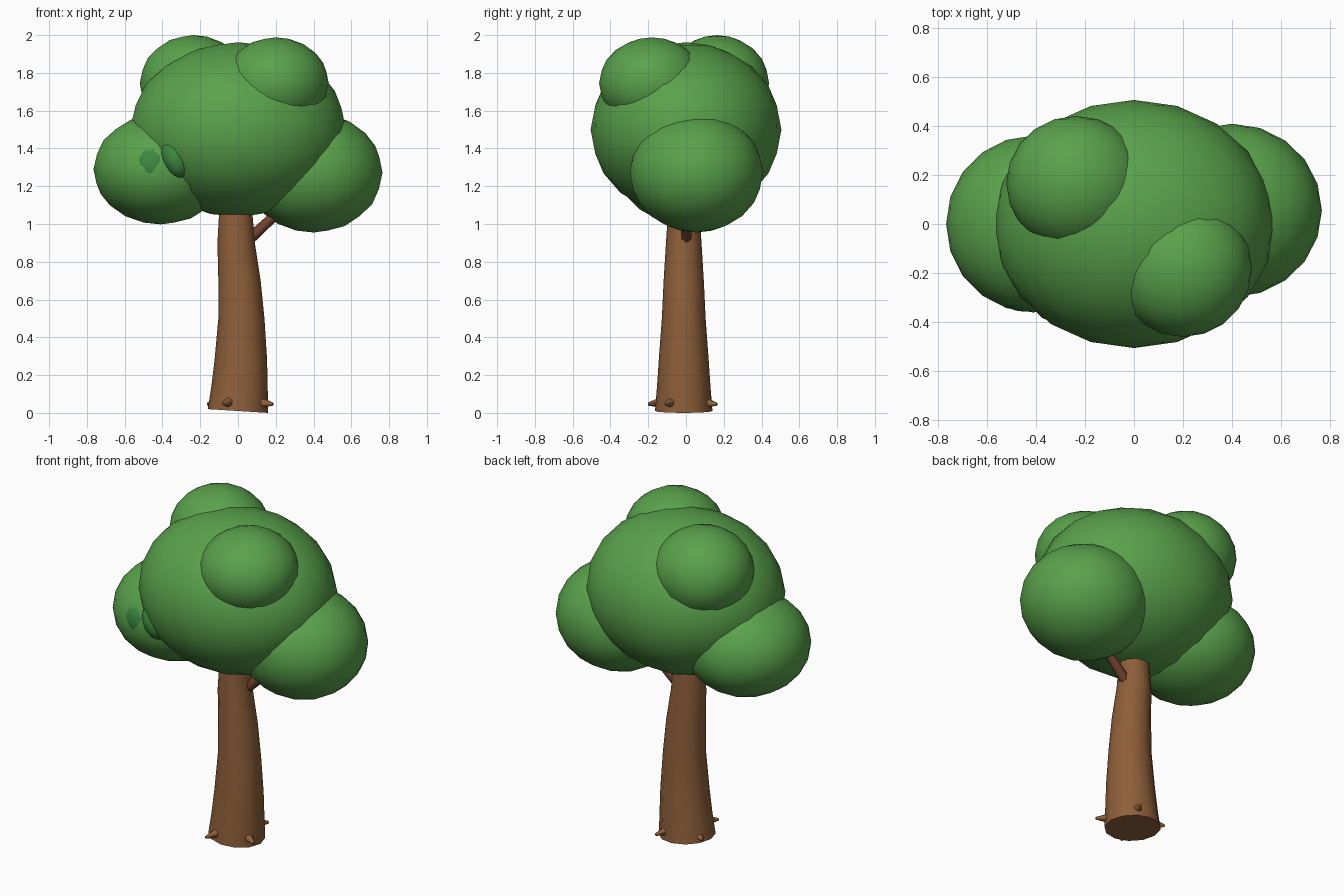
import bpy, bmesh, math
from mathutils import Vector

if "Cube" in bpy.data.objects:
    bpy.data.objects.remove(bpy.data.objects["Cube"])


def material(name, rgb):
    m = bpy.data.materials.new(name)
    m.diffuse_color = (*rgb, 1)
    m.use_nodes = True
    m.node_tree.nodes["Principled BSDF"].inputs["Base Color"].default_value = m.diffuse_color
    return m


LEAF = material("leaf", (0.10, 0.36, 0.07))
DARK_LEAF = material("dark_leaf", (0.045, 0.25, 0.05))
BARK = material("bark", (0.27, 0.115, 0.042))
DARK_BARK = material("dark_bark", (0.16, 0.055, 0.028))


def finish(ob, name, mat, angle=50):
    ob.name = name
    ob.data.materials.append(mat)
    bpy.ops.object.select_all(action='DESELECT')
    ob.select_set(True)
    bpy.context.view_layer.objects.active = ob
    bpy.ops.object.shade_smooth_by_angle(angle=math.radians(angle))


def blob(name, centre, size, mat=LEAF, tilt=0, detail=3):
    bpy.ops.mesh.primitive_ico_sphere_add(subdivisions=detail, radius=1, location=centre,
                                          rotation=(0, tilt, 0))
    ob = bpy.context.object
    ob.scale = size
    finish(ob, name, mat)


def taper(name, start, end, r1, r2, mat, sides=6):
    a, b = Vector(start), Vector(end)
    bpy.ops.mesh.primitive_cone_add(vertices=sides, radius1=r1, radius2=r2,
                                    depth=(b - a).length, location=(a + b) / 2)
    ob = bpy.context.object
    ob.rotation_euler = (b - a).to_track_quat('Z', 'Y').to_euler()
    finish(ob, name, mat, 65)


# Trunk: rings of (height, centre x, radius), slightly bent, with a tilted foot
rings = [(0.01, 0.0, 0.16), (0.14, 0.008, 0.149), (0.28, 0.015, 0.139), (0.5, 0.018, 0.122),
         (0.7, 0.008, 0.112), (0.9, -0.01, 0.099), (1.06, -0.012, 0.088), (1.2, -0.012, 0.08)]
SIDES = 12
bm = bmesh.new()
loops = []
for i, (z, cx, r) in enumerate(rings):
    loop = []
    for k in range(SIDES):
        a = 2 * math.pi * k / SIDES
        dz = -0.01 * math.cos(a) if i == 0 else 0
        loop.append(bm.verts.new((cx + r * math.cos(a), -0.012 + 0.95 * r * math.sin(a), z + dz)))
    loops.append(loop)
for lo, hi in zip(loops, loops[1:]):
    for k in range(SIDES):
        n = (k + 1) % SIDES
        bm.faces.new((lo[k], lo[n], hi[n], hi[k]))
bm.faces.new(loops[0][::-1])
bm.faces.new(loops[-1])
mesh = bpy.data.meshes.new("trunk")
bm.to_mesh(mesh)
bm.free()
trunk = bpy.data.objects.new("trunk", mesh)
bpy.context.collection.objects.link(trunk)
finish(trunk, "trunk", BARK)

# Root stubs around the foot
for i, (deg, reach) in enumerate([(65, 0.20), (152, 0.19), (245, 0.20), (333, 0.20)]):
    d = Vector((math.cos(math.radians(deg)), math.sin(math.radians(deg)), 0))
    c = Vector((0.006, -0.018, 0.058))
    taper(f"root_{i + 1}", c + d * 0.11, c + d * reach - Vector((0, 0, 0.012)),
          0.034, 0.008, BARK)

# Side branch
taper("branch", (0.065, 0.0, 0.925), (0.32, 0.02, 1.16), 0.03, 0.022, DARK_BARK)

# Canopy
blob("canopy_main", (0, 0, 1.5), (0.572, 0.505, 0.462))
blob("canopy_left", (-0.41, 0.0, 1.29), (0.355, 0.36, 0.292))
blob("canopy_right", (0.40, 0.055, 1.272), (0.365, 0.353, 0.317))
blob("canopy_top_front", (0.2, -0.18, 1.745), (0.28, 0.28, 0.243))
blob("canopy_top_back", (-0.235, 0.165, 1.745), (0.285, 0.275, 0.255))

# Small dark leaf tufts
blob("tuft_left", (-0.445, -0.265, 1.31), (0.118, 0.092, 0.12), DARK_LEAF)
blob("tuft_right", (-0.332, -0.315, 1.345), (0.07, 0.08, 0.108), DARK_LEAF, tilt=-0.4)
